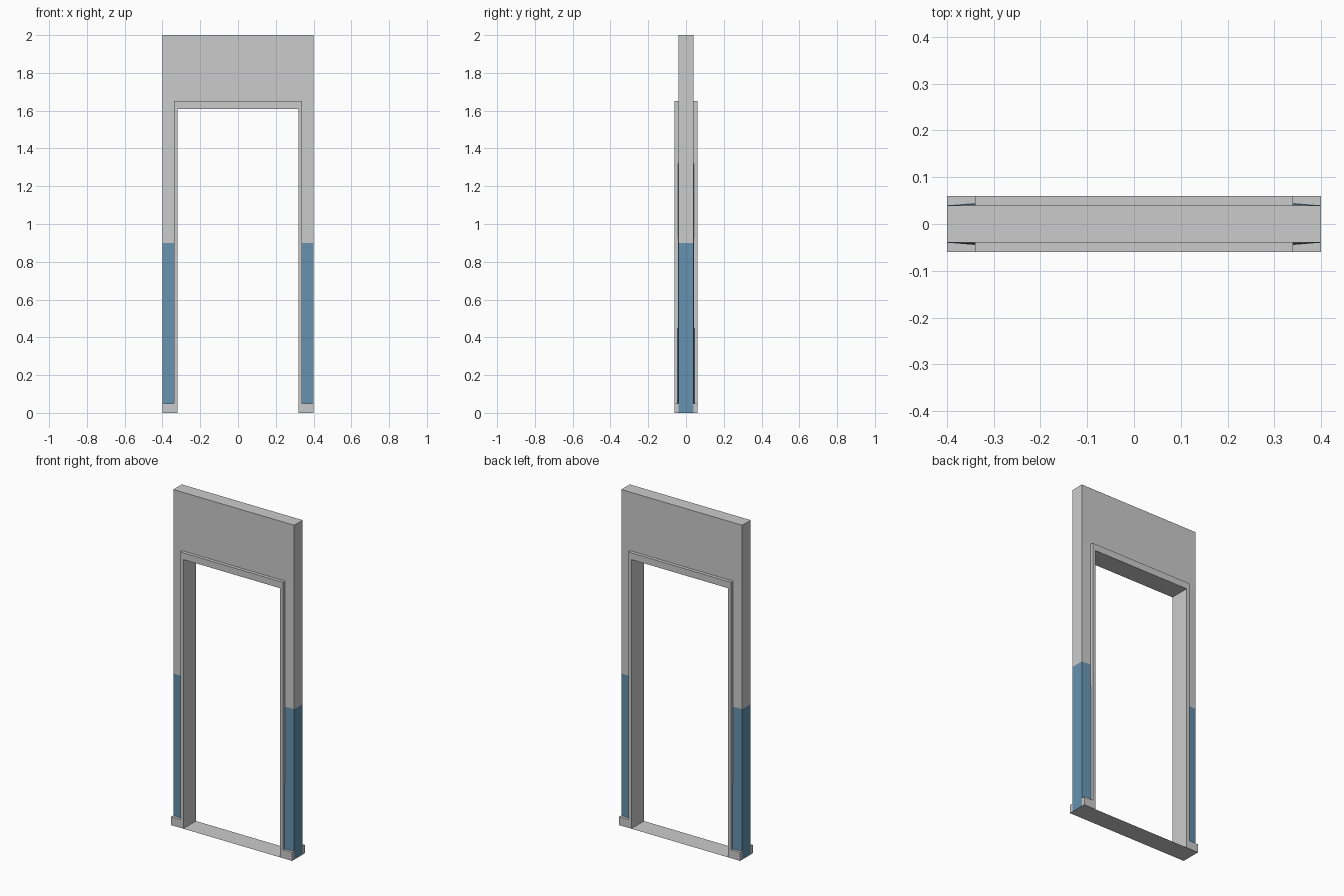
import bpy, bmesh

if "Cube" in bpy.data.objects:
    bpy.data.objects.remove(bpy.data.objects["Cube"])


def material(name, rgb):
    m = bpy.data.materials.new(name)
    m.diffuse_color = (*rgb, 1.0)
    m.use_nodes = True
    m.node_tree.nodes["Principled BSDF"].inputs["Base Color"].default_value = m.diffuse_color
    return m


GREY = material("plaster_grey", (0.6, 0.6, 0.6))
BLUE = material("panel_blue", (0.13, 0.29, 0.43))

HALF_W, TRIM_W, OPEN_W = 0.40, 0.34, 0.32    # half widths: wall, trim, opening
WALL_Y, TRIM_Y = 0.04, 0.06                  # half depths
BASE_Z, PANEL_Z, OPEN_Z, TRIM_Z, TOP_Z = 0.05, 0.90, 1.61, 1.65, 2.0


def finish(name, bm, mats):
    bmesh.ops.remove_doubles(bm, verts=bm.verts, dist=1e-5)
    bmesh.ops.recalc_face_normals(bm, faces=bm.faces)
    me = bpy.data.meshes.new(name)
    bm.to_mesh(me)
    bm.free()
    for m in mats:
        me.materials.append(m)
    ob = bpy.data.objects.new(name, me)
    bpy.context.collection.objects.link(ob)
    return ob


def face(bm, pts, mat=0):
    f = bm.faces.new([bm.verts.new(p) for p in pts])
    f.material_index = mat


def extrude_profile(name, outline, y0, y1):
    """Extrude an xz outline along y."""
    bm = bmesh.new()
    f = bm.faces.new([bm.verts.new((x, y0, z)) for x, z in outline])
    ext = bmesh.ops.extrude_face_region(bm, geom=[f])["geom"]
    bmesh.ops.translate(bm, vec=(0, y1 - y0, 0),
                        verts=[v for v in ext if isinstance(v, bmesh.types.BMVert)])
    return finish(name, bm, [GREY])


# Wall: two legs flaring slightly next to the trim, painted blue low down, and a header
def inner_y(z):
    return WALL_Y + 0.005 * max(0.0, min(1.0, (TRIM_Z - z) / (TRIM_Z - BASE_Z)))


bm = bmesh.new()
levels = [0, PANEL_Z, TRIM_Z, TOP_Z]
for s in (-1, 1):
    xo, xi = s * HALF_W, s * TRIM_W
    for z0, z1 in zip(levels, levels[1:]):
        mat = 1 if z1 <= PANEL_Z else 0
        for t in (-1, 1):
            face(bm, [(xo, t * WALL_Y, z0), (xi, t * inner_y(z0), z0),
                      (xi, t * inner_y(z1), z1), (xo, t * WALL_Y, z1)], mat)
        face(bm, [(xo, -WALL_Y, z0), (xo, WALL_Y, z0),
                  (xo, WALL_Y, z1), (xo, -WALL_Y, z1)], mat)
    face(bm, [(xo, -WALL_Y, TOP_Z), (xo, WALL_Y, TOP_Z),
              (xi, WALL_Y, TOP_Z), (xi, -WALL_Y, TOP_Z)])
for t in (-1, 1):
    face(bm, [(-TRIM_W, t * WALL_Y, TRIM_Z), (TRIM_W, t * WALL_Y, TRIM_Z),
              (TRIM_W, t * WALL_Y, TOP_Z), (-TRIM_W, t * WALL_Y, TOP_Z)])
face(bm, [(-TRIM_W, -WALL_Y, TOP_Z), (TRIM_W, -WALL_Y, TOP_Z),
          (TRIM_W, WALL_Y, TOP_Z), (-TRIM_W, WALL_Y, TOP_Z)])
finish("wall", bm, [GREY, BLUE])

# Door trim: an upside-down U through the wall
extrude_profile("door_trim",
                [(-TRIM_W, 0), (-TRIM_W, TRIM_Z), (TRIM_W, TRIM_Z), (TRIM_W, 0),
                 (OPEN_W, 0), (OPEN_W, OPEN_Z), (-OPEN_W, OPEN_Z), (-OPEN_W, 0)],
                -TRIM_Y, TRIM_Y)

# Baseboards on both faces of each leg
for s, side in ((-1, "left"), (1, "right")):
    for t, end in ((-1, "front"), (1, "back")):
        extrude_profile(f"baseboard_{end}_{side}",
                        [(s * TRIM_W, 0), (s * HALF_W, 0),
                         (s * HALF_W, BASE_Z), (s * TRIM_W, BASE_Z)],
                        t * WALL_Y, t * TRIM_Y)

# Threshold: flat sheet between the jambs, and the undersides of the legs
bm = bmesh.new()
face(bm, [(-OPEN_W, -TRIM_Y, 0), (OPEN_W, -TRIM_Y, 0),
          (OPEN_W, TRIM_Y, 0), (-OPEN_W, TRIM_Y, 0)])
for s in (-1, 1):
    face(bm, [(s * TRIM_W, -WALL_Y, 0), (s * HALF_W, -WALL_Y, 0),
              (s * HALF_W, WALL_Y, 0), (s * TRIM_W, WALL_Y, 0)])
finish("threshold", bm, [GREY])
